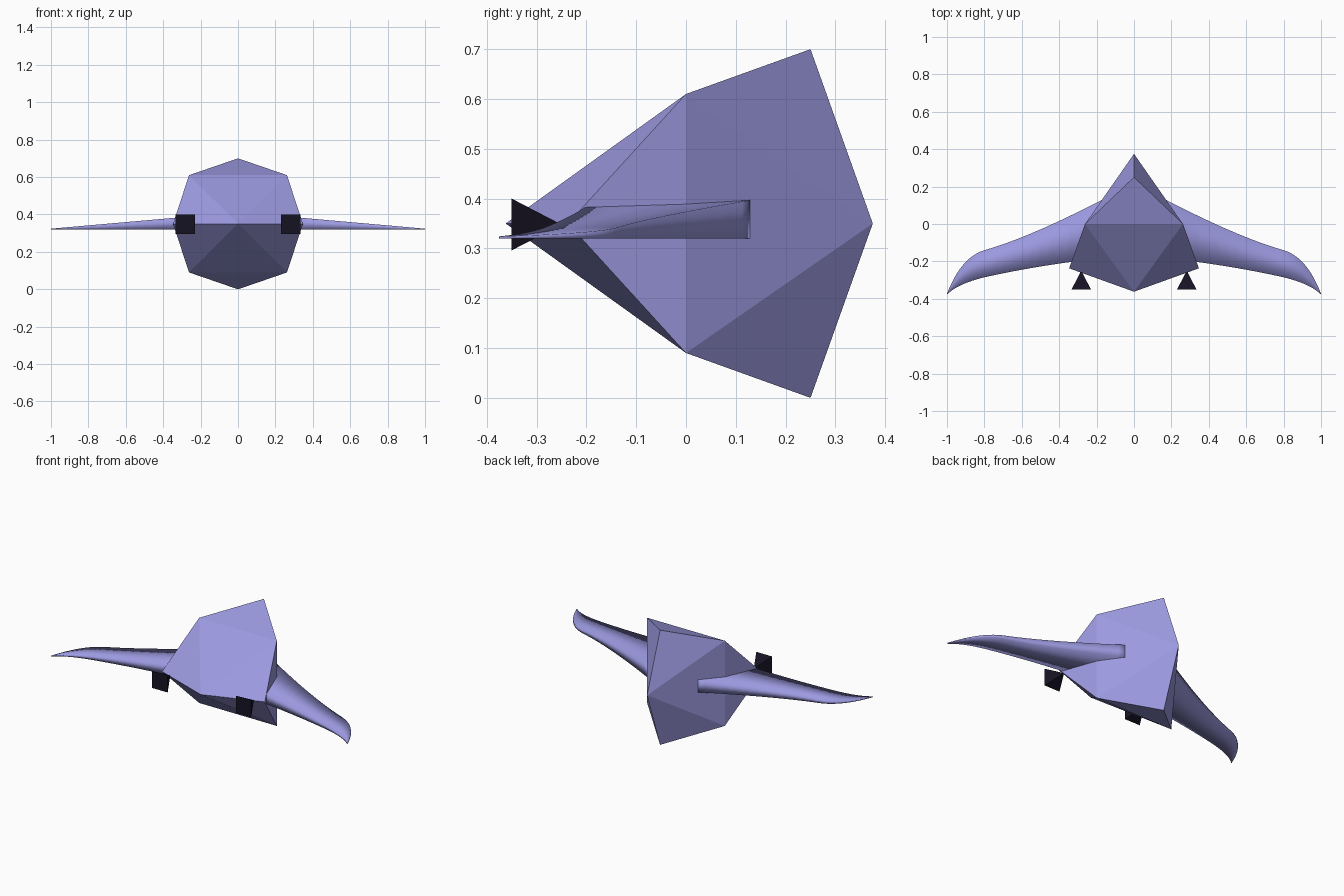
import bpy, bmesh
from math import radians, sqrt
from mathutils import Matrix, Vector
from mathutils.geometry import interpolate_bezier

if "Cube" in bpy.data.objects:
    bpy.data.objects.remove(bpy.data.objects["Cube"])


def material(name, rgb):
    mat = bpy.data.materials.new(name)
    mat.diffuse_color = (*rgb, 1)
    mat.use_nodes = True
    mat.node_tree.nodes["Principled BSDF"].inputs["Base Color"].default_value = mat.diffuse_color
    return mat


LILAC = material("lilac", (0.33, 0.32, 0.74))
BLACK = material("black", (0.008, 0.006, 0.016))
MID = 0.35


def finish(bm, name, mat, smooth=False):
    bmesh.ops.recalc_face_normals(bm, faces=bm.faces)
    for f in bm.faces:
        f.smooth = smooth
    mesh = bpy.data.meshes.new(name)
    bm.to_mesh(mesh)
    bm.free()
    mesh.materials.append(mat)
    obj = bpy.data.objects.new(name, mesh)
    bpy.context.collection.objects.link(obj)
    return obj


# faceted body: sixteen triangles around a square mid-ring
bm = bmesh.new()
points = [(0, -0.362, MID), (0, 0.375, MID), (0, 0.25, 0.70), (0, 0.25, 0)]
for s in (-1, 1):
    points += [(s * 0.262, 0, 0.61), (s * 0.262, 0, 0.09), (s * 0.347, -0.237, MID)]
for p in points:
    bm.verts.new(p)
bmesh.ops.convex_hull(bm, input=bm.verts)
finish(bm, "body", LILAC)


def edge_curve(*segments):
    """Chain bezier segments into one list of plan points."""
    out = []
    for seg, n in zip(segments, (14, 12)):
        pts = interpolate_bezier(*[Vector((x, y, 0)) for x, y in seg], n)
        out += pts if not out else pts[1:]
    return out


# swept wings: flat underside, thickness tapering to the tip
rear = edge_curve([(0.15, 0.14), (0.38, 0.02), (0.62, -0.09), (0.80, -0.14)],
                  [(0.80, -0.14), (0.90, -0.17), (0.96, -0.27), (1.0, -0.373)])
front = edge_curve([(0.15, -0.18), (0.38, -0.205), (0.60, -0.24), (0.80, -0.285)],
                   [(0.80, -0.285), (0.88, -0.305), (0.95, -0.33), (0.998, -0.375)])


def top_z(x):
    return 0.397 - 0.073 * (x - 0.17) / 0.83


for s, side in ((-1, "left"), (1, "right")):
    bm = bmesh.new()
    rings = []
    for a, b in zip(rear, front):
        corners = [(a, 0.32), (a, top_z(a.x)), (b, top_z(b.x)), (b, 0.32)]
        rings.append([bm.verts.new((s * p.x, p.y, z)) for p, z in corners])
    for r0, r1 in zip(rings, rings[1:]):
        for i in range(4):
            j = (i + 1) % 4
            bm.faces.new((r0[i], r0[j], r1[j], r1[i]))
    bm.faces.new(rings[0])
    bm.faces.new(rings[-1])
    finish(bm, side + "_wing", LILAC, smooth=True)

    # square pyramid at the front, point sunk into the body
    bm = bmesh.new()
    place = (Matrix.Translation((s * 0.282, -0.30, MID - 0.002))
             @ Matrix.Rotation(radians(-90), 4, "X") @ Matrix.Rotation(radians(45), 4, "Z"))
    bmesh.ops.create_cone(bm, cap_ends=True, segments=4, radius1=0.052 * sqrt(2),
                          radius2=0, depth=0.1, matrix=place)
    bmesh.ops.remove_doubles(bm, verts=bm.verts, dist=1e-5)
    finish(bm, side + "_front_pyramid", BLACK)
